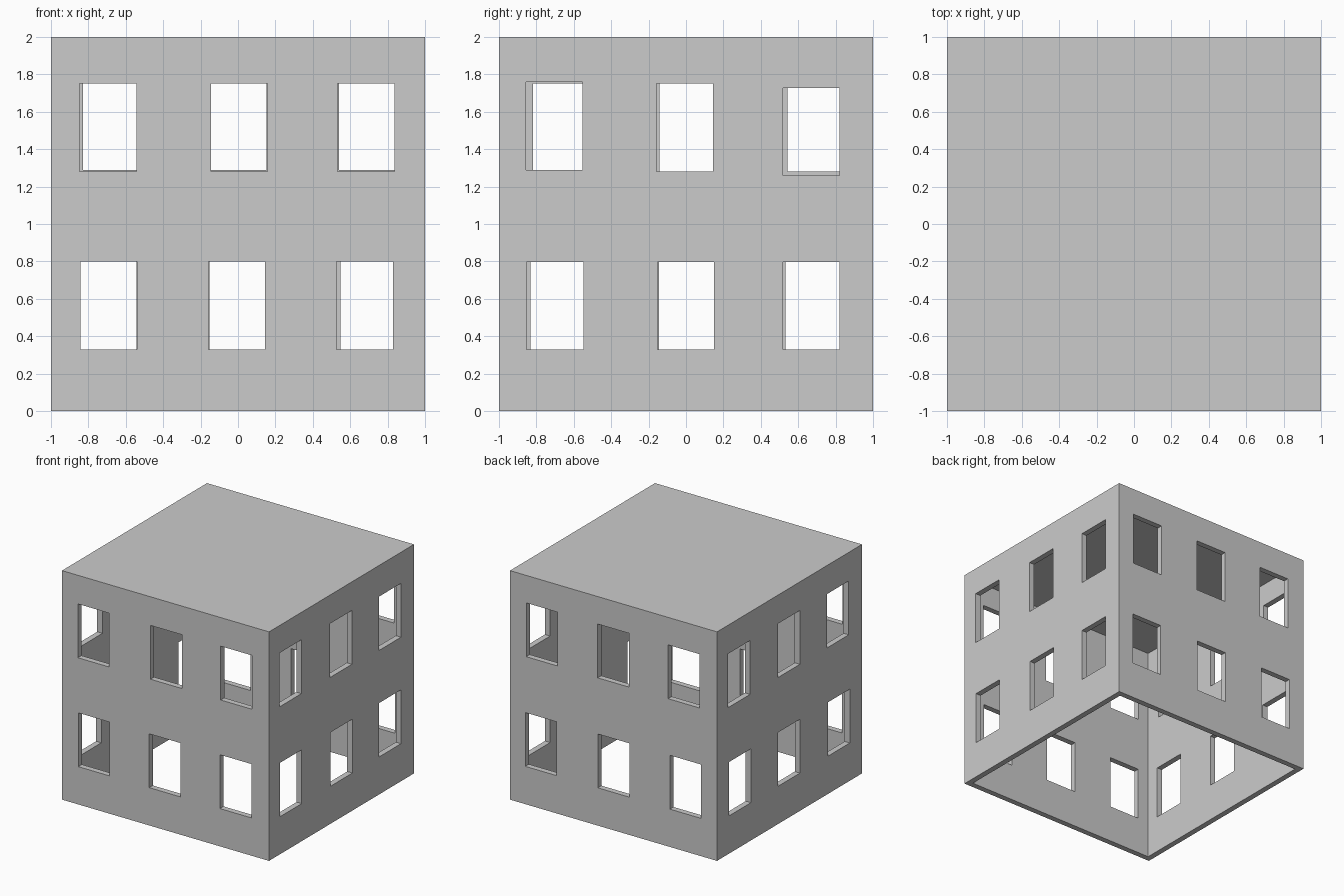
import bpy, bmesh
from mathutils import Matrix, Vector

if "Cube" in bpy.data.objects:
    bpy.data.objects.remove(bpy.data.objects["Cube"])

T = 0.05            # wall and roof thickness
W, H = 0.303, 0.47  # window opening size


def boxes(name, bounds):
    """One object made of axis-aligned boxes given as (min corner, max corner)."""
    bm = bmesh.new()
    for lo, hi in bounds:
        lo, hi = Vector(lo), Vector(hi)
        m = Matrix.Translation((lo + hi) / 2) @ Matrix.Diagonal((*(hi - lo), 1))
        bmesh.ops.create_cube(bm, size=1, matrix=m)
    me = bpy.data.meshes.new(name)
    bm.to_mesh(me)
    bm.free()
    ob = bpy.data.objects.new(name, me)
    bpy.context.collection.objects.link(ob)
    return ob


def cut(target, cutter):
    mod = target.modifiers.new("cut", 'BOOLEAN')
    mod.operation = 'DIFFERENCE'
    mod.solver = 'EXACT'
    mod.object = cutter
    bpy.context.view_layer.objects.active = target
    bpy.ops.object.modifier_apply(modifier=mod.name)
    bpy.data.objects.remove(cutter)


# Slightly irregular windows: (start along wall, sill height) per wall
windows = {
    "front": [(-.847, 1.28), (-.145, 1.28), (.533, 1.28),
              (-.843, .33), (-.158, .33), (.526, .33)],
    "back": [(-.83, 1.29), (-.15, 1.29), (.54, 1.29),
             (-.847, .33), (-.152, .33), (.549, .33)],
    "right": [(-.856, 1.29), (-.159, 1.28), (.518, 1.258),
              (-.852, .328), (-.153, .328), (.518, .328)],
    "left": [(-.817, 1.28), (-.143, 1.28), (.544, 1.28),
             (-.832, .33), (-.144, .33), (.533, .33)],
}

# Block hollowed out from below, roof left closed
building = boxes("building_shell", [((-1, -1, 0), (1, 1, 2))])
cut(building, boxes("interior_cutter", [((-1 + T, -1 + T, -.1), (1 - T, 1 - T, 2 - T))]))

# Window openings through all four walls
openings = []
for wall, spots in windows.items():
    side = -1 if wall in ("front", "left") else 1
    near, far = sorted((side * .9, side * 1.1))
    for s, z in spots:
        if wall in ("front", "back"):
            openings.append(((s, near, z), (s + W, far, z + H)))
        else:
            openings.append(((near, s, z), (far, s + W, z + H)))
cut(building, boxes("window_cutter", openings))
